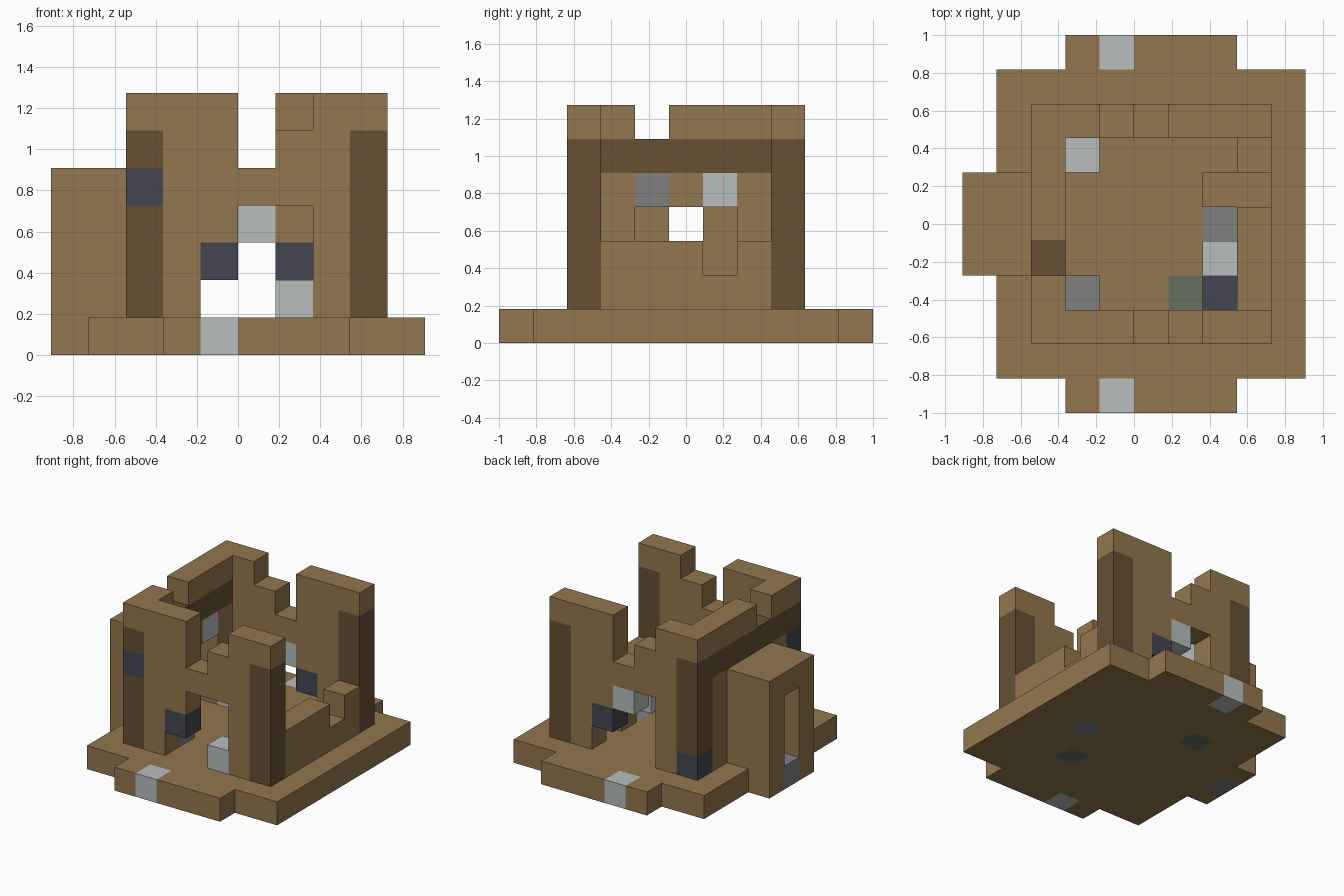
import bpy
import bmesh
import math
from mathutils import Vector

default_cube = bpy.data.objects.get("Cube")
if default_cube:
    bpy.data.objects.remove(default_cube, do_unlink=True)

BLOCK = 2 / 11
CORNER = Vector((-5, -5.5, 0))


def linear(value):
    value /= 255
    return ((value + 0.055) / 1.055) ** 2.4


def make_material(name, red, green, blue):
    material = bpy.data.materials.new(name)
    colour = (linear(red), linear(green), linear(blue), 1)
    material.use_nodes = True
    material.diffuse_color = colour
    shader = material.node_tree.nodes["Principled BSDF"]
    shader.inputs["Base Color"].default_value = colour
    shader.inputs["Roughness"].default_value = 0.9
    return material


MATERIALS = {
    "sandstone": make_material("sandstone", 146, 119, 78),
    "dark_timber": make_material("dark_timber", 102, 80, 52),
    "light_stone": make_material("light_stone", 185, 189, 189),
    "grey_stone": make_material("grey_stone", 128, 128, 128),
    "blue_slate": make_material("blue_slate", 69, 69, 82),
    "mossy_stone": make_material("mossy_stone", 104, 112, 94),
}
COLOUR_NAMES = list(MATERIALS)

# Block grid: cell -> (part name, colour name)
cells = {}


def span(value):
    """A single index, or an inclusive (first, last) pair."""
    if isinstance(value, int):
        return range(value, value + 1)
    return range(value[0], value[1] + 1)


def every_cell(x, y, z):
    return [(i, j, k) for i in span(x) for j in span(y) for k in span(z)]


def fill(part, colour, x, y, z):
    for cell in every_cell(x, y, z):
        cells[cell] = (part, colour)


def carve(x, y, z):
    for cell in every_cell(x, y, z):
        cells.pop(cell, None)


def recolour(colour, x, y, z):
    for cell in every_cell(x, y, z):
        cells[cell] = (cells[cell][0], colour)


WEST, EAST, SOUTH, NORTH = 2, 8, 2, 8
FLOOR, TOP = 1, 6
INSIDE = (3, 7)
DOOR_X, DOOR_Y, DOOR_Z = (4, 6), (4, 6), (1, 3)

# Foundation slab with front and back steps
fill("foundation", "sandstone", (1, 9), (1, 9), 0)
for name, y in (("front_step", 0), ("back_step", 10)):
    fill(name, "sandstone", (3, 7), y, 0)
    recolour("light_stone", 4, y, 0)
recolour("grey_stone", 7, 5, 0)
recolour("mossy_stone", 6, 3, 0)
recolour("mossy_stone", 3, 7, 0)

# Front and back walls with doorways and broken tops
for name, y in (("front_wall", SOUTH), ("back_wall", NORTH)):
    fill(name, "sandstone", INSIDE, y, (FLOOR, TOP))
    carve(DOOR_X, y, DOOR_Z)
    carve(5, y, (5, TOP))
carve(6, SOUTH, TOP)
carve(4, NORTH, TOP)

# Stones left hanging in the doorways
fill("front_wall", "blue_slate", 4, SOUTH, 2)
fill("front_wall", "sandstone", 4, SOUTH, 3)
fill("front_wall", "light_stone", 6, SOUTH, 1)
fill("back_wall", "blue_slate", 6, NORTH, 2)
fill("back_wall", "sandstone", 6, NORTH, 3)
fill("back_wall", "light_stone", 5, NORTH, 3)

# Right-hand side wall with timber beam and stone lintel
fill("chimney_side_wall", "sandstone", WEST, INSIDE, (FLOOR, TOP))
recolour("dark_timber", WEST, INSIDE, 5)
carve(WEST, DOOR_Y, DOOR_Z)
carve(WEST, 4, TOP)
recolour("grey_stone", WEST, 4, 4)
recolour("light_stone", WEST, 6, 4)

# Collapsed side wall
fill("collapsed_wall", "sandstone", EAST, INSIDE, (FLOOR, 2))
carve(EAST, 6, 2)

# Corner columns: timber shafts under sandstone caps
for x in (WEST, EAST):
    for y in (SOUTH, NORTH):
        fill("corner_columns", "dark_timber", x, y, (FLOOR, 5))
        fill("corner_columns", "sandstone", x, y, TOP)
recolour("blue_slate", WEST, SOUTH, 4)
recolour("blue_slate", WEST, NORTH, FLOOR)

# Projecting side porch with a narrow passage
fill("side_porch", "sandstone", (0, 1), DOOR_Y, (0, 4))
carve((0, 1), 5, DOOR_Z)
recolour("grey_stone", 0, 5, 0)

# Fallen blocks on the floor
fill("rubble", "grey_stone", 3, 3, FLOOR)
fill("rubble", "light_stone", 3, 7, FLOOR)
fill("rubble", "blue_slate", 7, 3, FLOOR)
fill("rubble", "light_stone", 7, 4, FLOOR)
fill("rubble", "sandstone", 7, 6, FLOOR)


def add_exposed_faces(bm, cell, colour):
    """Add the sides of a block that touch open air."""
    for axis in range(3):
        for side in (-1, 1):
            step = Vector((0, 0, 0))
            step[axis] = side
            neighbour = tuple(int(c) for c in Vector(cell) + step)
            if neighbour in cells:
                continue
            across, up = Vector((0, 0, 0)), Vector((0, 0, 0))
            across[(axis + 1) % 3] = side / 2
            up[(axis + 2) % 3] = 1 / 2
            middle = Vector(cell) + Vector((0.5, 0.5, 0.5)) + step / 2
            ring = (-across - up, across - up, across + up, up - across)
            corners = [(CORNER + middle + p) * BLOCK for p in ring]
            face = bm.faces.new([bm.verts.new(c) for c in corners])
            face.material_index = COLOUR_NAMES.index(colour)


# Turn each part into one clean mesh
for part in sorted({entry[0] for entry in cells.values()}):
    bm = bmesh.new()
    for cell, (owner, colour) in cells.items():
        if owner == part:
            add_exposed_faces(bm, cell, colour)
    bmesh.ops.remove_doubles(bm, verts=bm.verts, dist=BLOCK / 100)
    bmesh.ops.dissolve_limit(bm, angle_limit=math.radians(1), verts=bm.verts,
                             edges=bm.edges, delimit={"MATERIAL"})
    mesh = bpy.data.meshes.new(part)
    for name in COLOUR_NAMES:
        mesh.materials.append(MATERIALS[name])
    bm.to_mesh(mesh)
    bm.free()
    bpy.context.collection.objects.link(bpy.data.objects.new(part, mesh))
